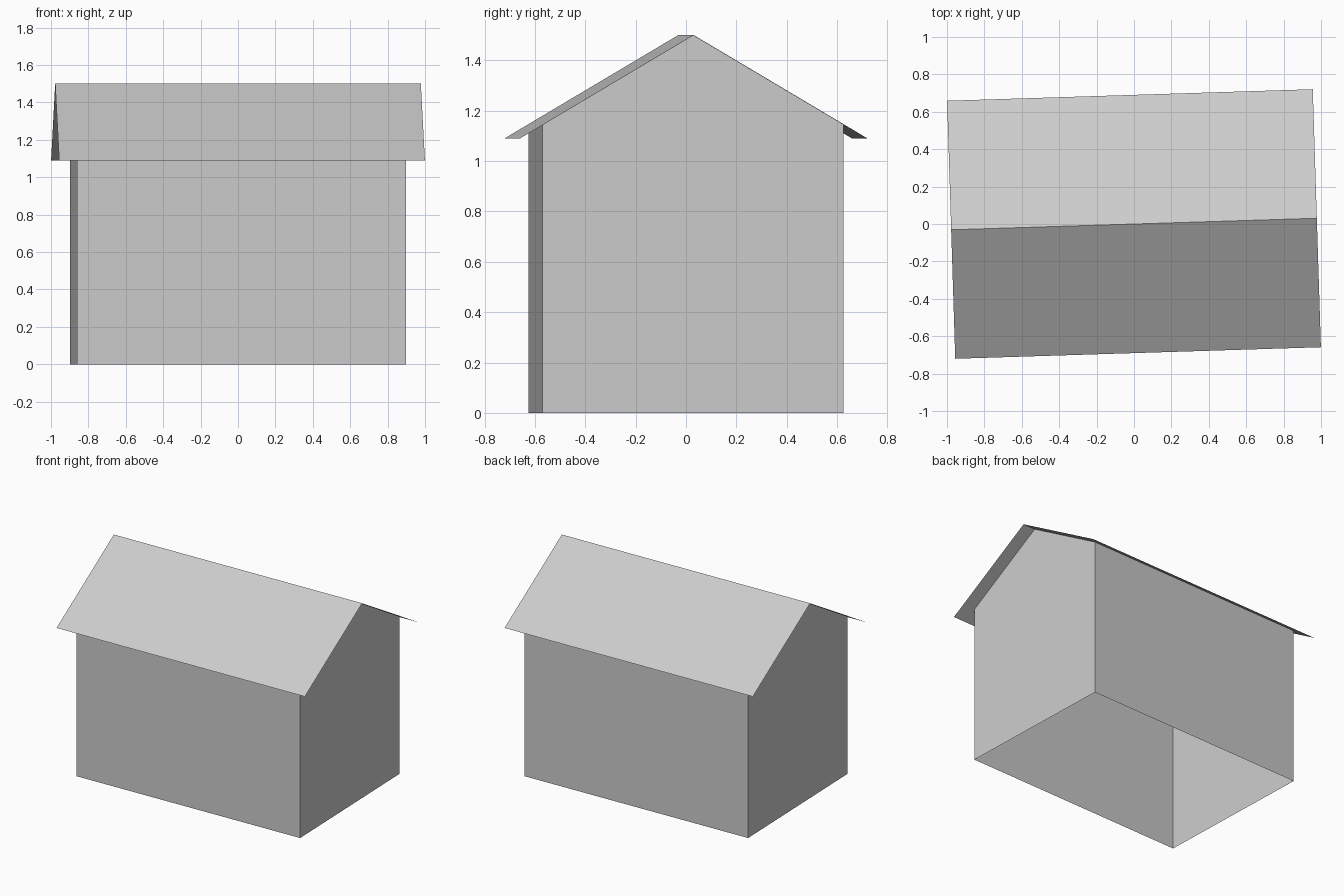
import bpy
import bmesh
from math import atan2

if "Cube" in bpy.data.objects:
    bpy.data.objects.remove(bpy.data.objects["Cube"])

TURN = 0.0315                       # slight turn of the whole house
RIDGE, PITCH = 1.5, 0.41 / 0.69     # ridge height and roof slope
WALL_X, WALL_Y = 0.88, 0.597        # wall half sizes
ROOF_X, ROOF_Y = 0.978, 0.69        # roof half sizes

grey = bpy.data.materials.new("light grey")
grey.diffuse_color = (0.604, 0.604, 0.604, 1)
grey.use_nodes = True
grey.node_tree.nodes["Principled BSDF"].inputs["Base Color"].default_value = grey.diffuse_color


def roof_height(y):
    return RIDGE - PITCH * abs(y)


def extrude_sheet(name, profile, half_x, gables=False):
    """Sweep an open (y, z) profile along x, optionally closing the ends."""
    bm = bmesh.new()
    left = [bm.verts.new((-half_x, y, z)) for y, z in profile]
    right = [bm.verts.new((half_x, y, z)) for y, z in profile]
    for i in range(len(profile) - 1):
        bm.faces.new((left[i], right[i], right[i + 1], left[i + 1]))
    if gables:
        bm.faces.new(left)
        bm.faces.new(right[::-1])
    mesh = bpy.data.meshes.new(name)
    bm.to_mesh(mesh)
    bm.free()
    mesh.materials.append(grey)
    obj = bpy.data.objects.new(name, mesh)
    obj.rotation_euler.z = TURN
    bpy.context.collection.objects.link(obj)
    return obj


# Roof: two thin slopes overhanging the walls
extrude_sheet("roof", [(-ROOF_Y, roof_height(ROOF_Y)), (0, RIDGE),
                       (ROOF_Y, roof_height(ROOF_Y))], ROOF_X)

# Long walls, one each side, open underneath
eave = roof_height(WALL_Y)
extrude_sheet("front_wall", [(-WALL_Y, 0), (-WALL_Y, eave)], WALL_X)
extrude_sheet("back_wall", [(WALL_Y, eave), (WALL_Y, 0)], WALL_X)

# Gable end walls reaching up to the roof
for name, side in (("left_gable", -1), ("right_gable", 1)):
    outline = [(-WALL_Y, 0), (WALL_Y, 0), (WALL_Y, eave), (0, RIDGE), (-WALL_Y, eave)]
    points = [(side * WALL_X, y, z) for y, z in outline]
    mesh = bpy.data.meshes.new(name)
    order = list(range(5)) if side > 0 else list(range(4, -1, -1))
    mesh.from_pydata(points, [], [order])
    mesh.materials.append(grey)
    gable = bpy.data.objects.new(name, mesh)
    gable.rotation_euler.z = TURN
    bpy.context.collection.objects.link(gable)
